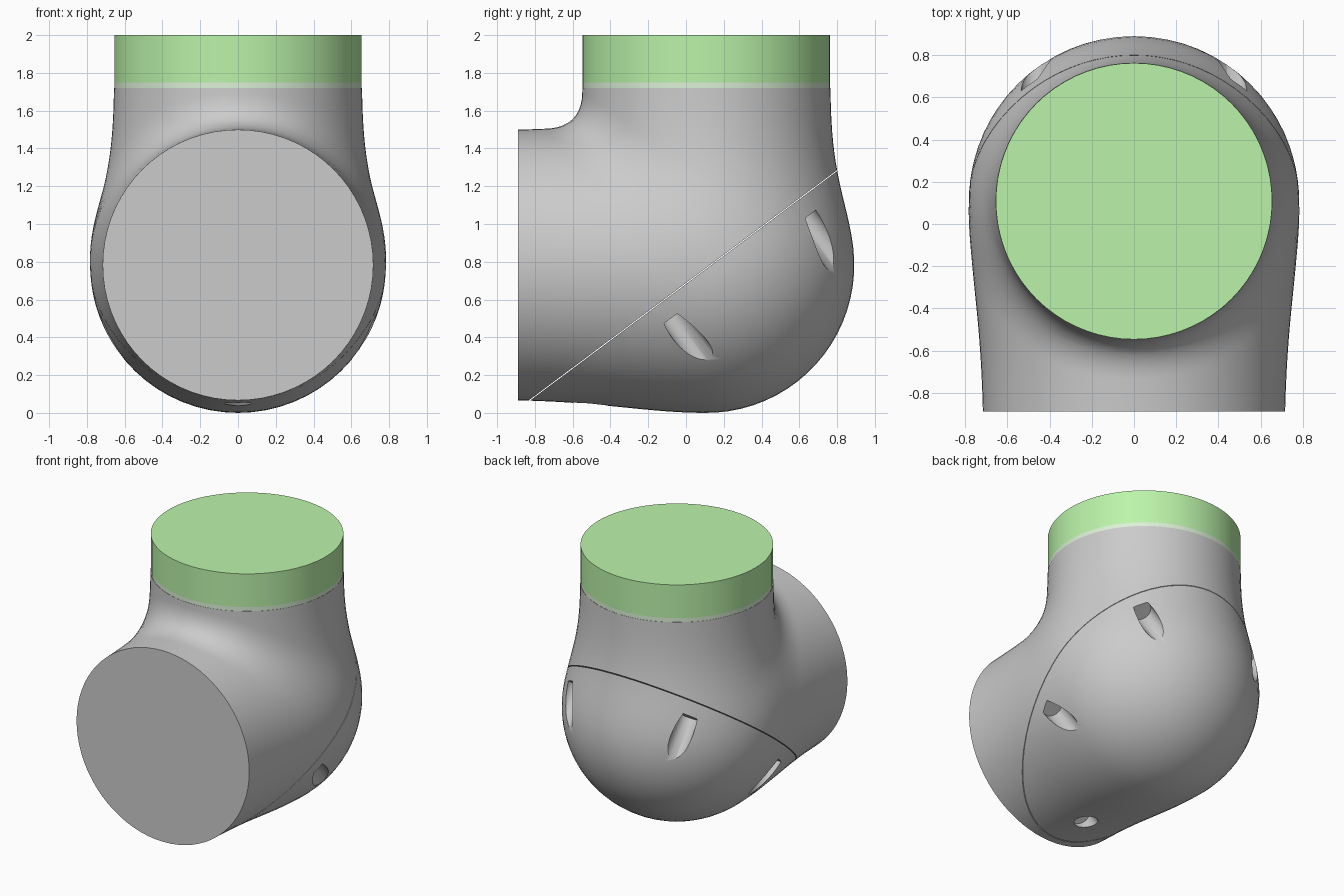
import bpy, bmesh
from math import sin, cos, pi, exp, hypot, atan2, sqrt
from mathutils import Vector, Matrix

if "Cube" in bpy.data.objects:
    bpy.data.objects.remove(bpy.data.objects["Cube"])

CENTRE = Vector((0, 0.108, 0.783))   # centre of the round elbow
R = 0.783
SIDES = 72


# Implicit shape: two round-ended tapering pipes, filleted on the inner corner
def pipe_distance(x, side, along, end_radius, falloff):
    if along <= 0:
        return sqrt(x * x + side * side + along * along) - R
    return hypot(x, side) - (end_radius + (R - end_radius) * exp(-(along / falloff) ** 2))


def body_distance(p):
    x, y, z = p
    a = pipe_distance(x, z, -y, 0.712, 0.6)
    b = pipe_distance(x, y, z, 0.655, 0.45)
    k = max(1e-5, 0.18 * min(1, (z - y) / 1.35))
    h = max(k - abs(a - b), 0)
    return min(a, b) - h * h / (4 * k)


def surface_point(start, direction, limit):
    lo, hi = 0.0, limit
    for _ in range(24):
        mid = (lo + hi) / 2
        if body_distance(start + direction * mid) < 0:
            lo = mid
        else:
            hi = mid
    return start + direction * lo


def finish(name, bm):
    bmesh.ops.recalc_face_normals(bm, faces=bm.faces)
    mesh = bpy.data.meshes.new(name)
    bm.to_mesh(mesh)
    bm.free()
    obj = bpy.data.objects.new(name, mesh)
    bpy.context.collection.objects.link(obj)
    return obj


def select(obj):
    bpy.ops.object.select_all(action='DESELECT')
    obj.select_set(True)
    bpy.context.view_layer.objects.active = obj


# Section planes: along the front pipe, fanned around the inner corner, up the neck
PIVOT = Vector((0, -0.85, 0.90))
FRONT, TOP, STEPS = -0.998, 1.72 - CENTRE.z, 48
sections = []
for i in range(4):
    y = FRONT + (PIVOT.y - FRONT) * i / 4
    sections.append((Vector((0, y, 0)), Vector((0, 0, 1)), None))
for i in range(STEPS + 1):
    t = pi / 2 * i / STEPS
    d = Vector((0, sin(t), -cos(t)))
    rho = min(PIVOT.z / max(cos(t), 1e-6), -PIVOT.y / max(sin(t), 1e-6))
    sections.append((PIVOT + d * rho, -d, rho))
sections.append((Vector((0, 0, TOP)), Vector((0, -1, 0)), None))

# Elbow housing
bm = bmesh.new()
rings = []
for start, inward, rho in sections:
    ring = []
    for j in range(SIDES):
        a = 2 * pi * j / SIDES
        limit = 1.4
        if rho and cos(a) > 0.01:
            limit = min(limit, rho / cos(a))
        direction = Vector((sin(a), 0, 0)) + inward * cos(a)
        ring.append(bm.verts.new(surface_point(start, direction, limit) + CENTRE))
    rings.append(ring)
for lower, upper in zip(rings, rings[1:]):
    for j in range(SIDES):
        k = (j + 1) % SIDES
        bm.faces.new((lower[j], lower[k], upper[k], upper[j]))
bm.faces.new(rings[0])
bm.faces.new(rings[-1])
housing = finish("elbow_housing", bm)

# Cutter: thin seam between the two shells and five screw recesses square to it
tilt = atan2(1.21, 1.62)
rot = Matrix.Rotation(tilt, 4, 'X')
normal = Vector((0, -sin(tilt), cos(tilt)))
seam = Vector((0, -0.81, 0.08))
bm = bmesh.new()
bmesh.ops.create_cube(bm, size=1, matrix=Matrix.Translation(seam) @ rot
                      @ Matrix.Diagonal((4, 6, 0.005, 1)))
holes = [(0, -0.52, 0.065)]
for s in (-1, 1):
    holes += [(s * 0.67, 0.03, 0.375), (s * 0.465, 0.73, 0.90)]
for hole in holes:
    p = Vector(hole)
    p -= normal * ((p - seam).dot(normal) + 0.5)
    bmesh.ops.create_cone(bm, cap_ends=True, segments=32, radius1=0.07, radius2=0.07,
                          depth=0.8, matrix=Matrix.Translation(p) @ rot)
cutter = finish("seam_and_screw_cutter", bm)
cutter.hide_render = True

cut = housing.modifiers.new("cut", 'BOOLEAN')
cut.operation, cut.solver, cut.object = 'DIFFERENCE', 'EXACT', cutter
select(housing)
bpy.ops.object.modifier_apply(modifier="cut")
bpy.data.objects.remove(cutter)
bpy.ops.object.shade_smooth_by_angle(angle=0.6)


# Coloured collar on the neck
def collar(name, z0, z1, colour):
    bm = bmesh.new()
    bmesh.ops.create_cone(bm, cap_ends=True, segments=SIDES, radius1=0.655, radius2=0.655,
                          depth=z1 - z0,
                          matrix=Matrix.Translation((0, CENTRE.y, (z0 + z1) / 2)))
    obj = finish(name, bm)
    mat = bpy.data.materials.new(name)
    mat.diffuse_color = colour
    mat.use_nodes = True
    mat.node_tree.nodes["Principled BSDF"].inputs["Base Color"].default_value = mat.diffuse_color
    obj.data.materials.append(mat)
    select(obj)
    bpy.ops.object.shade_smooth_by_angle(angle=0.6)


collar("collar_edge_band", 1.72, 1.75, (0.72, 0.88, 0.68, 1))
collar("collar", 1.75, 2.0, (0.5, 0.9, 0.4, 1))
